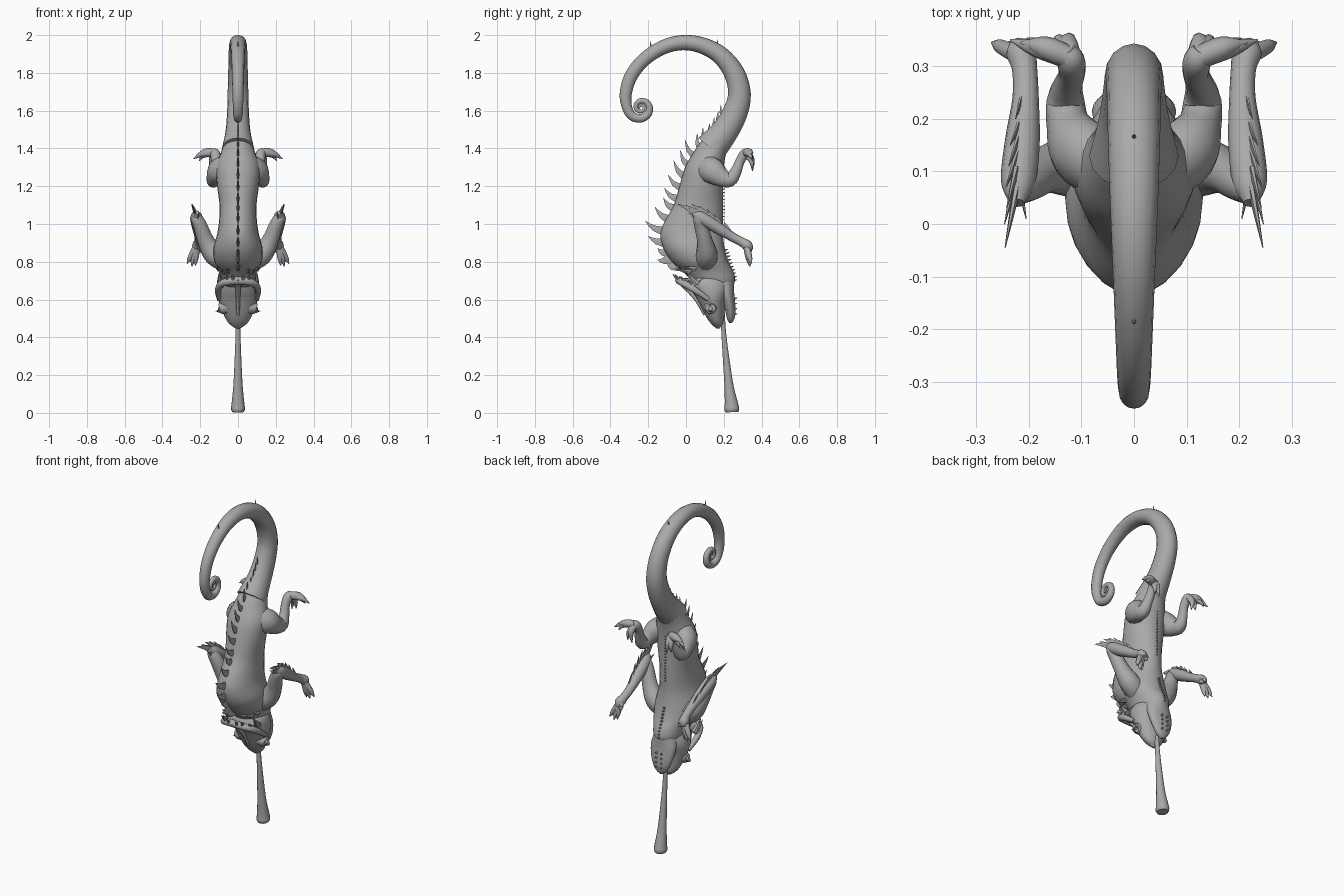
import bpy, bmesh, math
from mathutils import Vector

skin = bpy.data.materials.new("grey skin")
skin.diffuse_color = (0.4, 0.4, 0.4, 1)


def smooth_path(pts, steps):
    """Catmull-Rom through tuples of any length."""
    v = [Vector(p) for p in pts]
    v = [2 * v[0] - v[1]] + v + [2 * v[-1] - v[-2]]
    out = []
    for i in range(1, len(v) - 2):
        a, b, c, d = v[i - 1:i + 3]
        for k in range(steps):
            t = k / steps
            out.append(0.5 * (2 * b + (c - a) * t + (2 * a - 5 * b + 4 * c - d) * t * t
                              + (3 * b - a - 3 * c + d) * t ** 3))
    return out + [v[-2]]


def tube(bm, pts, sides=12, steps=4, ref=(1, 0, 0)):
    """Loft ellipses along (x, y, z, half width, half depth) points."""
    pts = [p if len(p) == 5 else (*p, p[3]) for p in pts]
    path = smooth_path(pts, steps)
    pos = [Vector(p[:3]) for p in path]
    rings = []
    for i, p in enumerate(path):
        t = (pos[min(i + 1, len(pos) - 1)] - pos[max(i - 1, 0)]).normalized()
        n = t.cross(Vector(ref)).normalized()
        u = n.cross(t)
        rings.append([bm.verts.new(pos[i] + u * max(p[3], .0005) * math.cos(a) + n * max(p[4], .0005) * math.sin(a))
                      for a in (2 * math.pi * k / sides for k in range(sides))])
    for a, b in zip(rings, rings[1:]):
        for k in range(sides):
            bm.faces.new((a[k], a[(k + 1) % sides], b[(k + 1) % sides], b[k]))
    bm.faces.new(rings[0][::-1])
    bm.faces.new(rings[-1])


def slices(bm, rows, sides=24):
    """Loft horizontal slices given as (z, y min, y max, half width)."""
    path = smooth_path(rows, 4)
    rings = [[bm.verts.new((w * math.cos(a), (lo + hi) / 2 + (hi - lo) / 2 * math.sin(a), z))
              for a in (2 * math.pi * k / sides for k in range(sides))] for z, lo, hi, w in path]
    for a, b in zip(rings, rings[1:]):
        for k in range(sides):
            bm.faces.new((a[k], a[(k + 1) % sides], b[(k + 1) % sides], b[k]))
    bm.faces.new(rings[0][::-1])
    bm.faces.new(rings[-1])


def spike(bm, base, tip, r, flat=1.0, bend=(0, 0, 0), ref=(1, 0, 0)):
    b, t = Vector(base), Vector(tip)
    m = (b + t) / 2 + Vector(bend)
    tube(bm, [(*b, r * flat, r), (*m, r * .6 * flat, r * .6), (*t, .001, .001)], 6, 2, ref)


def finish(name, bm, angle=50):
    bmesh.ops.recalc_face_normals(bm, faces=bm.faces)
    me = bpy.data.meshes.new(name)
    bm.to_mesh(me)
    bm.free()
    me.materials.append(skin)
    ob = bpy.data.objects.new(name, me)
    bpy.context.collection.objects.link(ob)
    bpy.context.view_layer.objects.active = ob
    ob.select_set(True)
    bpy.ops.object.shade_smooth_by_angle(angle=math.radians(angle))
    ob.select_set(False)


# torso, neck to hips
bm = bmesh.new()
slices(bm, [(.66, .06, .24, .07), (.7, .03, .26, .085), (.75, -.02, .25, .1), (.8, -.075, .225, .125),
            (.87, -.12, .205, .13), (.95, -.135, .195, .11), (1.02, -.11, .195, .1), (1.1, -.065, .195, .098),
            (1.2, -.035, .195, .11), (1.3, -.005, .2, .115), (1.38, .04, .215, .09),
            (1.45, .09, .25, .07), (1.51, .15, .29, .06)])
finish("torso", bm)

# tail with spiral tip
bm = bmesh.new()
tail = [(0, .13, 1.4, .085, .085), (0, .205, 1.49, .066, .072), (0, .26, 1.59, .058, .066), (0, .283, 1.69, .055, .06),
        (0, .255, 1.8, .052, .055), (0, .18, 1.895, .05, .048), (0, .08, 1.947, .047, .043), (0, -.02, 1.96, .043, .04),
        (0, -.12, 1.936, .039, .038), (0, -.22, 1.872, .035, .036), (0, -.29, 1.785, .032, .035),
        (0, -.319, 1.69, .029, .032)]
for k in range(18):
    a = math.pi + k * math.pi / 4
    r = .074 * math.exp(-.125 * k)
    w = max(.004, .027 * math.exp(-.1 * k))
    tail.append((0, -.238 + r * math.cos(a), 1.617 + r * math.sin(a), w, w))
tube(bm, tail, 16, 4)
finish("tail", bm)

# skull and lower jaw
bm = bmesh.new()
slices(bm, [(.74, .06, .22, .06), (.7, .015, .23, .095), (.65, .03, .235, .107), (.6, .06, .215, .104),
            (.55, .085, .205, .088), (.5, .112, .2, .066), (.47, .135, .195, .045), (.447, .16, .178, .012)])
finish("skull", bm)
bm = bmesh.new()
slices(bm, [(.7, .12, .255, .07), (.64, .17, .255, .08), (.58, .195, .26, .072), (.53, .21, .262, .055),
            (.495, .218, .255, .035), (.475, .23, .243, .01)])
finish("lower_jaw", bm)

# casque: arched ridge over the back of the head, with a centre keel
bm = bmesh.new()
tube(bm, [(-.1, .12, .6, .012), (-.105, .04, .655, .018), (-.075, -.02, .69, .02), (0, -.035, .7, .022),
          (.075, -.02, .69, .02), (.105, .04, .655, .018), (.1, .12, .6, .012)], 8, 4, (0, 0, 1))
tube(bm, [(0, .1, .72, .08, .02), (0, .05, .69, .09, .03), (0, -.035, .7, .07, .012)], 12, 3)
tube(bm, [(0, -.05, .71, .012), (0, .045, .615, .012), (0, .1, .52, .008)], 8, 4)
for s in (-1, 1):
    for x, y, z in ((.025, -.04, .7), (.055, -.03, .7), (.085, 0, .69), (.1, .04, .67)):
        spike(bm, (s * x, y, z), (s * (x + .006), y - .03, z + .035), .012)
    spike(bm, (s * .095, .06, .68), (s * .1, .0, .745), .018)
finish("casque", bm)

# tongue with club tip
bm = bmesh.new()
tube(bm, [(0, .185, .64, .012), (0, .192, .55, .012), (0, .2, .42, .013), (0, .213, .28, .018), (0, .228, .14, .025),
          (0, .24, .05, .034, .036), (0, .243, .02, .037, .04), (0, .244, .004, .03, .034)], 14, 4)
finish("tongue", bm)

# eyes: mound, lid ring and pupil
bm = bmesh.new()
for s in (-1, 1):
    tube(bm, [(s * .06, .13, .56, .036), (s * .09, .13, .553, .03), (s * .1, .13, .55, .022), (s * .093, .13, .55, .014),
              (s * .103, .13, .55, .011), (s * .107, .13, .55, .002)], 16, 2, (0, 0, 1))
finish("eyes", bm)

# front legs
for s, side in ((-1, "left"), (1, "right")):
    bm = bmesh.new()
    tube(bm, [(s * .06, .1, .8, .06), (s * .125, .11, .84, .058), (s * .17, .1, .91, .045, .042),
              (s * .2, .08, .99, .037), (s * .22, .07, 1.035, .03), (s * .222, .075, 1.06, .012)], 14, 4)
    tube(bm, [(s * .222, .04, 1.06, .014), (s * .22, .08, 1.035, .033), (s * .212, .16, .985, .033), (s * .206, .24, .935, .025),
              (s * .208, .295, .905, .024), (s * .215, .325, .885, .028), (s * .22, .34, .86, .016)], 12, 4)
    for tip in ((.27, .345, .79), (.245, .34, .775), (.225, .335, .78), (.19, .345, .85), (.185, .345, .875)):
        m = Vector((s * .22, .322, .885)).lerp(Vector((s * tip[0], tip[1], tip[2])), .65)
        tube(bm, [(s * .216, .318, .89, .018), (*m, .014), (s * tip[0], tip[1], tip[2], .002)], 8, 4, (0, 1, 0))
    finish(side + "_front_leg", bm)
    # elbow frill
    bm = bmesh.new()
    for base, tip, r in (((.222, .07, 1.05), (.245, -.045, 1.105), .022), ((.224, .09, 1.035), (.246, .0, 1.1), .02),
                         ((.224, .1, 1.05), (.242, .03, 1.105), .018), ((.222, .13, 1.025), (.243, .07, 1.095), .018),
                         ((.22, .16, 1.005), (.238, .11, 1.08), .016), ((.218, .19, .985), (.235, .15, 1.05), .014),
                         ((.215, .235, .955), (.225, .2, 1.01), .012), ((.215, .06, 1.02), (.205, .01, 1.06), .014)):
        spike(bm, (s * base[0], *base[1:]), (s * tip[0], *tip[1:]), r, .35, (0, 0, .004))
    finish(side + "_elbow_frill", bm)

    # hind legs
    bm = bmesh.new()
    tube(bm, [(s * .05, .1, 1.3, .06, .07), (s * .1, .14, 1.28, .062, .07), (s * .125, .19, 1.245, .042, .05),
              (s * .13, .235, 1.235, .036, .038), (s * .125, .265, 1.28, .027, .03), (s * .118, .285, 1.33, .025),
              (s * .12, .31, 1.37, .027), (s * .13, .33, 1.38, .02)], 14, 4)
    for mid, tip, r in (((.17, .335, 1.378), (.215, .345, 1.37), .022), ((.19, .335, 1.37), (.235, .35, 1.345), .016),
                        ((.18, .34, 1.365), (.205, .352, 1.335), .014), ((.125, .347, 1.34), (.115, .352, 1.28), .017),
                        ((.14, .346, 1.335), (.145, .35, 1.29), .015)):
        tube(bm, [(s * .12, .315, 1.378, .022), (s * mid[0], *mid[1:], r), (s * tip[0], *tip[1:], .002)], 8, 4, (0, 1, 0))
    finish(side + "_hind_leg", bm)

# back crest: spikes swept toward the tail
bm = bmesh.new()
crest = [(-.05, .78, -.1, .79), (-.085, .82, -.15, .81), (-.1, .85, -.15, .87), (-.11, .9, -.2, .935),
         (-.12, .96, -.215, 1.015), (-.095, 1.02, -.165, 1.09), (-.07, 1.08, -.12, 1.14), (-.05, 1.13, -.115, 1.19),
         (-.035, 1.19, -.095, 1.26), (-.02, 1.25, -.065, 1.335), (0, 1.31, -.03, 1.39), (.03, 1.36, -.005, 1.445),
         (.06, 1.4, .06, 1.48), (.09, 1.435, .09, 1.51), (.12, 1.465, .125, 1.53), (.145, 1.5, .15, 1.565),
         (.165, 1.535, .17, 1.595), (.185, 1.57, .185, 1.63)]
for i, (y, z, ty, tz) in enumerate(crest):
    spike(bm, (0, y + .015, z), (0, ty, tz), .034 - .0012 * i, .35, (0, -.008, -.01))
for y, z, ty, tz in ((-.18, 1.91, -.19, 1.97), (.16, 1.93, .17, 1.98)):
    spike(bm, (0, y, z), (0, ty, tz), .008)
finish("back_crest", bm)

# belly, throat and chin spikes
bm = bmesh.new()
for i in range(16):
    z = 1.02 + i * .018
    spike(bm, (0, .188, z), (0, .206, z + .004), .006)
for i in range(10):
    z = .7 + i * .018
    y = .253 - max(0, z - .72) * .33
    spike(bm, (0, y, z), (0, y + .018, z + .006), .007)
for s in (-1, 1):
    for i in range(4):
        spike(bm, (s * .015, .252, .52 + i * .028), (s * .02, .272, .525 + i * .028), .008)
    # neck spikes beside the shoulders
    for x, y, z in ((.05, -.03, .75), (.075, -.005, .745), (.1, .02, .76)):
        spike(bm, (s * x, y + .03, z), (s * (x + .008), y - .03, z + .015), .014)
finish("belly_spikes", bm)
